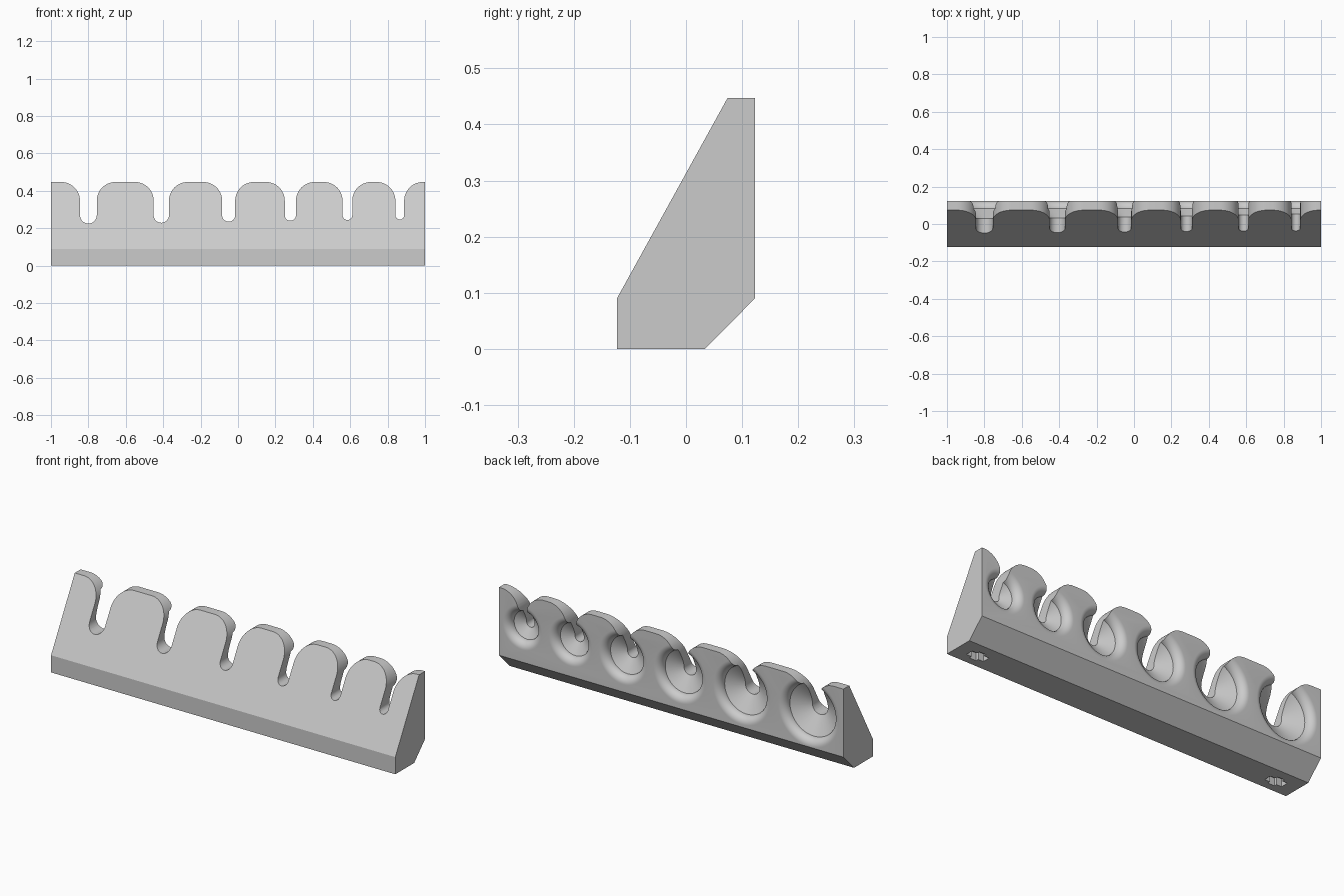
import bpy
import bmesh
from math import sin, cos, pi, radians

if "Cube" in bpy.data.objects:
    bpy.data.objects.remove(bpy.data.objects["Cube"], do_unlink=True)

TOP, BACK, HOLE_Z = 0.447, 0.123, 0.27
FLARE, LIP = 0.1, 0.04
# centre x, slot half width, outer radius of the rear recess
SLOTS = [(-0.8, 0.045, 0.178), (-0.41, 0.041, 0.167), (-0.05, 0.035, 0.152),
         (0.28, 0.03, 0.14), (0.585, 0.026, 0.126), (0.865, 0.0235, 0.115)]

grey = bpy.data.materials.new("light grey")
grey.use_nodes = True
grey.diffuse_color = (0.6, 0.6, 0.6, 1)
grey.node_tree.nodes["Principled BSDF"].inputs["Base Color"].default_value = (0.6, 0.6, 0.6, 1)


def finish(bm, name):
    bmesh.ops.recalc_face_normals(bm, faces=bm.faces)
    mesh = bpy.data.meshes.new(name)
    bm.to_mesh(mesh)
    bm.free()
    mesh.materials.append(grey)
    obj = bpy.data.objects.new(name, mesh)
    bpy.context.collection.objects.link(obj)
    return obj


def prism(bm, points, offset):
    """Extrude a closed outline of 3D points by an offset."""
    face = bm.faces.new([bm.verts.new(p) for p in points])
    res = bmesh.ops.extrude_face_region(bm, geom=[face], use_keep_orig=True)
    moved = [v for v in res["geom"] if isinstance(v, bmesh.types.BMVert)]
    bmesh.ops.translate(bm, verts=moved, vec=offset)


def lathe_y(bm, cx, profile, steps=72):
    """Spin (radius, y) pairs about a y axis; last pair is the apex."""
    rings = [[bm.verts.new((cx + r * cos(2 * pi * i / steps), y,
                            HOLE_Z + r * sin(2 * pi * i / steps)))
              for i in range(steps)] for r, y in profile[:-1]]
    apex = bm.verts.new((cx, profile[-1][1], HOLE_Z))
    bm.faces.new(rings[0])
    for i in range(steps):
        j = (i + 1) % steps
        for a, b in zip(rings, rings[1:]):
            bm.faces.new((a[i], a[j], b[j], b[i]))
        bm.faces.new((rings[-1][i], rings[-1][j], apex))


# Rack body from its side profile
bm = bmesh.new()
side = [(-BACK, 0), (0.034, 0), (BACK, 0.09), (BACK, TOP), (0.074, TOP), (-BACK, 0.09)]
prism(bm, [(-1, y, z) for y, z in side], (2, 0, 0))
rack = finish(bm, "rack_body")

# Slots with a round bottom and flared mouth
bm = bmesh.new()
for cx, w, _ in SLOTS:
    right = [(w * sin(a), HOLE_Z - w * cos(a)) for a in [pi / 2 * i / 10 for i in range(11)]]
    right += [(w + FLARE - FLARE * cos(a), TOP - FLARE + FLARE * sin(a))
              for a in [pi / 2 * i / 14 for i in range(15)]]
    right.append((w + FLARE, TOP + 0.1))
    outline = right + [(-x, z) for x, z in reversed(right[1:])]
    prism(bm, [(cx + x, -0.3, z) for x, z in outline], (0, 0.6, 0))
slots = finish(bm, "slot_cutter")

# Conical rear recesses with a rounded lip
bm = bmesh.new()
for cx, _, r in SLOTS:
    profile = [(r, BACK + 0.05)]
    profile += [(r - LIP * sin(a), BACK - LIP + LIP * cos(a))
                for a in [pi / 2 * i / 10 for i in range(11)]]
    profile.append((0, BACK - LIP - 0.58 * (r - LIP)))
    lathe_y(bm, cx, profile)
recesses = finish(bm, "recess_cutter")

# Cross shaped mounting pockets underneath
bm = bmesh.new()
for cx in (-0.88, 0.88):
    a, b, c, d = 0.05, 0.02, 0.02, 0.035
    quarter = [(a, c), (b, c), (b, d)]
    outline = quarter + [(-x, y) for x, y in reversed(quarter)]
    outline += [(-x, -y) for x, y in quarter] + [(x, -y) for x, y in reversed(quarter)]
    prism(bm, [(cx + x, y - 0.05, -0.05) for x, y in outline], (0, 0, 0.09))
pockets = finish(bm, "pocket_cutter")

# Cut everything out of the body
bpy.ops.object.select_all(action='DESELECT')
bpy.context.view_layer.objects.active = rack
rack.select_set(True)
for cutter in (slots, recesses, pockets):
    cutter.hide_render = True
    mod = rack.modifiers.new(cutter.name, 'BOOLEAN')
    mod.operation = 'DIFFERENCE'
    mod.solver = 'EXACT'
    mod.object = cutter
    bpy.ops.object.modifier_apply(modifier=mod.name)
    bpy.data.objects.remove(cutter, do_unlink=True)

bpy.ops.object.shade_smooth_by_angle(angle=radians(25))
